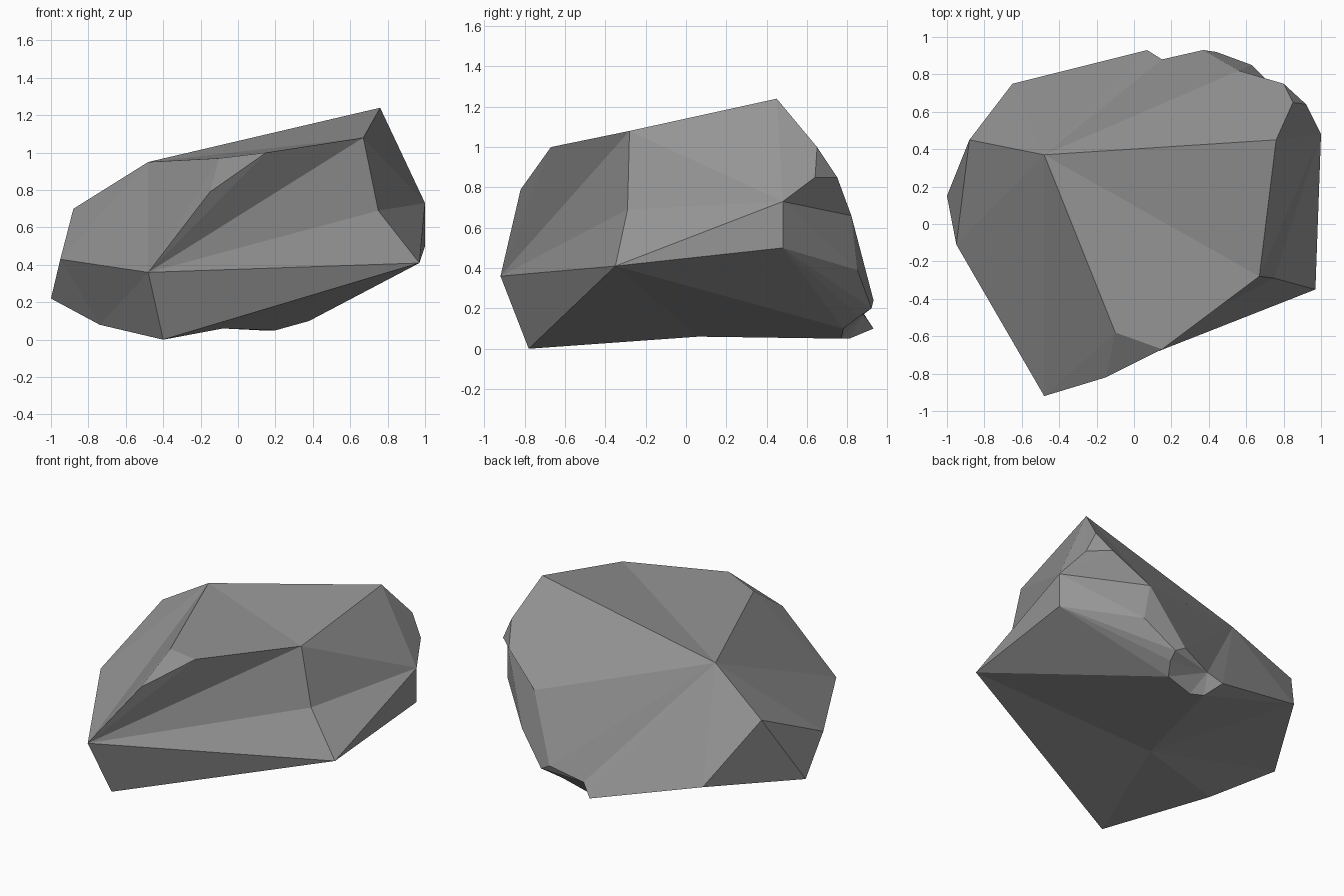
import bpy
import bmesh

# Remove the default cube only
default_cube = bpy.data.objects.get("Cube")
if default_cube:
    bpy.data.objects.remove(default_cube, do_unlink=True)


def make_material(name, rgb):
    material = bpy.data.materials.new(name)
    material.use_nodes = True
    colour = (*rgb, 1.0)
    material.diffuse_color = colour
    shader = material.node_tree.nodes["Principled BSDF"]
    shader.inputs["Base Color"].default_value = colour
    shader.inputs["Roughness"].default_value = 0.9
    return material


# Corners of the boulder, grouped by region
front = dict(A=(-.48, -.92, .36), B=(-.4, -.78, 0), C=(.97, -.35, .41),
             V=(.75, -.29, .69), X=(-.15, -.82, .79), Y=(.15, -.67, 1))
top = dict(D=(.67, -.28, 1.08), E=(.76, .45, 1.24), F=(-.48, .37, .95),
           W=(-.1, -.58, .97))
right_side = dict(G=(-.88, .45, .7), H=(-.95, -.11, .43), I=(-1, .15, .22),
                  Z=(-.74, -.16, .08))
left_side = dict(Q=(.8, .75, .85), R=(.85, .65, 1), S=(.92, .64, .85),
                 T=(1, .48, .73), U=(1, .48, .5))
back = dict(J=(-.65, .75, .3), K=(.07, .93, .1), M=(.37, .93, .24),
            N=(.44, .92, .2), O=(.63, .85, .39), P=(.56, .82, .66))
chip = dict(L=(.15, .88, .17), a=(.43, .86, .16), b=(.38, .78, .1),
            c=(.2, .77, .05), d=(.12, .81, .05))
underside = dict(e=(-.08, .06, .06))

# Facet fans: a hub corner followed by the rim running around it
fans = [
    "F" + "GHAWYDEPMLKJG",   # crown, spreading down to the back
    "A" + "HZBCVDYXW",       # front nose and overhang
    "T" + "CVDESQPOUC",      # left shoulder
    "E" + "PQRS",            # peak
    "U" + "CbaNO",           # lower left flank
    "e" + "BCbcdJIZB",       # underside
    "L" + "MNabcdK",         # chipped hollow at the back
    "M" + "NOP",             # back ridge
    "G" + "HIJ",             # right flank
    "RQS", "XYW", "HIZ", "dKJ",   # single closing facets
]


def build_fans(name, regions, fans, material):
    bm = bmesh.new()
    corner = {key: bm.verts.new(point)
              for region in regions for key, point in region.items()}
    for hub, *rim in fans:
        for first, second in zip(rim, rim[1:]):
            bm.faces.new([corner[key] for key in (hub, first, second)])
    bmesh.ops.recalc_face_normals(bm, faces=bm.faces[:])
    mesh = bpy.data.meshes.new(name)
    bm.to_mesh(mesh)
    bm.free()
    mesh.materials.append(material)
    rock = bpy.data.objects.new(name, mesh)
    bpy.context.scene.collection.objects.link(rock)
    return rock


# Faceted boulder, flat shaded
stone_grey = make_material("stone_grey", (.3, .3, .3))
build_fans("boulder",
           [front, top, right_side, left_side, back, chip, underside],
           fans, stone_grey)
